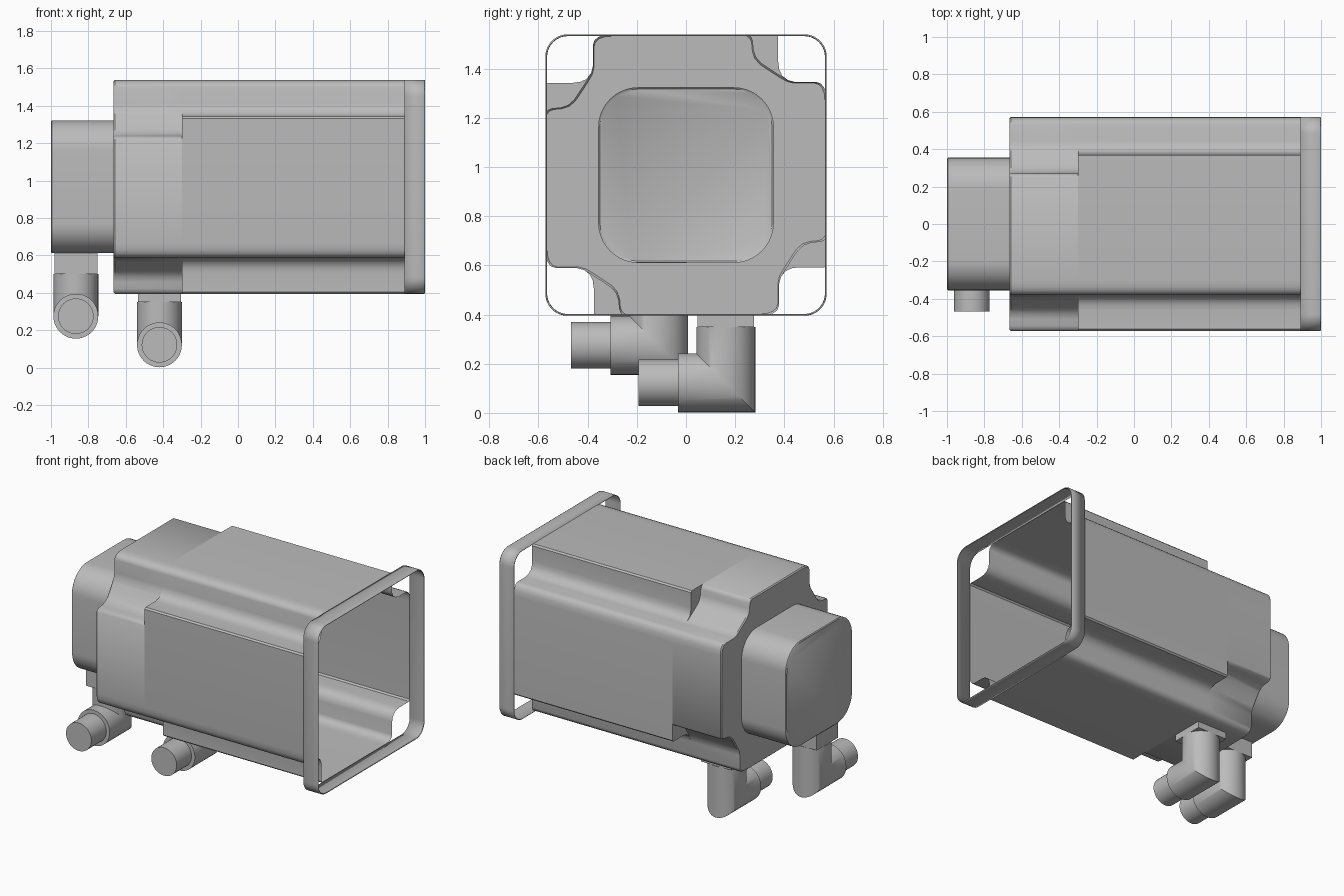
import bpy, bmesh, math

if "Cube" in bpy.data.objects:
    bpy.data.objects.remove(bpy.data.objects["Cube"], do_unlink=True)

grey = bpy.data.materials.new("plain grey")
grey.use_nodes = True
grey.diffuse_color = (0.5, 0.5, 0.5, 1)
grey.node_tree.nodes["Principled BSDF"].inputs["Base Color"].default_value = (0.5, 0.5, 0.5, 1)

MID = 0.967   # height of the long axis
HALF = 0.572  # half width of the housing


def finish(bm, name, angle=40):
    bmesh.ops.remove_doubles(bm, verts=bm.verts, dist=0.0005)
    bmesh.ops.recalc_face_normals(bm, faces=bm.faces)
    mesh = bpy.data.meshes.new(name)
    bm.to_mesh(mesh)
    bm.free()
    mesh.materials.append(grey)
    ob = bpy.data.objects.new(name, mesh)
    bpy.context.collection.objects.link(ob)
    bpy.ops.object.select_all(action='DESELECT')
    ob.select_set(True)
    bpy.context.view_layer.objects.active = ob
    bpy.ops.object.shade_smooth_by_angle(angle=math.radians(angle))
    return ob


def loft(bm, rings, cap_start=False, cap_end=False):
    loops = [[bm.verts.new(p) for p in ring] for ring in rings]
    for a, b in zip(loops, loops[1:]):
        for i in range(len(a)):
            j = (i + 1) % len(a)
            bm.faces.new((a[i], a[j], b[j], b[i]))
    if cap_start:
        bm.faces.new(loops[0])
    if cap_end:
        bm.faces.new(loops[-1])
    return loops


def turned(points, quarter):
    for _ in range(quarter):
        points = [(v, -u) for u, v in points]
    return points


def section(corner):
    return [p for q in range(4) for p in turned(corner, q)]


def at(x, points, scale=1.0):
    return [(x, u * scale, MID + v * scale) for u, v in points]


def rounded_corner(half, radius, steps=10):
    c = half - radius
    angles = [math.pi / 2 * (1 - i / steps) for i in range(steps + 1)]
    return [(c + radius * math.cos(a), c + radius * math.sin(a)) for a in angles]


# Corner profiles: shallow along the housing, deeper at the rear
shared = [(0.445, 0.378), (0.53, 0.378), (0.548, 0.372), (0.561, 0.357),
          (0.569, 0.335), (HALF, 0.30)]
shallow = [(0.365, HALF), (0.375, 0.562), (0.375, 0.46), (0.379, 0.43),
           (0.391, 0.404), (0.415, 0.386)]
deep = [(0.25, HALF), (0.263, 0.562), (0.27, 0.545), (0.273, 0.51), (0.283, 0.48),
        (0.305, 0.455), (0.345, 0.428), (0.385, 0.402), (0.415, 0.385)]
main_section = section(shallow + shared)
rear_section = section(deep + shared)
cover_section = section(rounded_corner(0.355, 0.16))

# Housing: open tube, step faces, deeper rear tube, end wall around the cover
bm = bmesh.new()
loft(bm, [at(0.89, main_section), at(-0.30, main_section)])
tube = loft(bm, [at(-0.30, rear_section), at(-0.658, rear_section),
                 at(-0.665, rear_section, 0.988)])
for q in range(4):
    step = turned(shallow + shared[:1] + deep[::-1], q)
    bm.faces.new([bm.verts.new(p) for p in at(-0.30, step)])
hole = [bm.verts.new(p) for p in at(-0.665, cover_section)]
edges = []
for loop in (tube[-1], hole):
    for i in range(len(loop)):
        pair = (loop[i - 1], loop[i])
        edges.append(bm.edges.get(pair) or bm.edges.new(pair))
bmesh.ops.triangle_fill(bm, edges=edges, use_beauty=True)
finish(bm, "housing")

# Rounded rear cover, hollow towards the housing
bm = bmesh.new()
loft(bm, [at(-0.665, cover_section), at(-0.995, cover_section),
          at(-1.0, cover_section, 0.985)], cap_end=True)
finish(bm, "rear_cover")

# Thin rounded square band at the open end
bm = bmesh.new()
frame = section(rounded_corner(HALF, 0.09))
loft(bm, [at(0.89, frame), at(0.995, frame), at(1.0, frame, 0.995)])
band = finish(bm, "front_band")
thick = band.modifiers.new("thickness", 'SOLIDIFY')
thick.thickness = 0.005
thick.offset = -1


# Angled plug connector: square plate, mitred elbow, narrower tip
def connector(name, x, y, axis_z, top, plate_top):
    r, tip = 0.12, 0.095
    circle = [(math.cos(i * math.tau / 40), math.sin(i * math.tau / 40)) for i in range(40)]
    elbow_end, tip_end = y - 0.195, y - 0.355

    bm = bmesh.new()
    loft(bm, [[(x + r * c, y + r * s, top) for c, s in circle],
              [(x + r * c, y + r * s, axis_z - r * s) for c, s in circle],
              [(x + r * c, elbow_end, axis_z - r * s) for c, s in circle]], True, True)
    finish(bm, name + "_elbow")

    bm = bmesh.new()
    loft(bm, [[(x + tip * c, yy, axis_z - tip * s) for c, s in circle]
              for yy in (elbow_end + 0.01, tip_end)], True, True)
    finish(bm, name + "_tip")

    bm = bmesh.new()
    h = 0.115
    square = [(-h, -h), (h, -h), (h, h), (-h, h)]
    loft(bm, [[(x + a, y + b, z) for a, b in square] for z in (top, plate_top)], True, True)
    finish(bm, name + "_plate")


connector("rear_connector", -0.867, -0.112, 0.275, 0.50, 0.613)
connector("middle_connector", -0.42, 0.162, 0.122, 0.35, 0.396)
